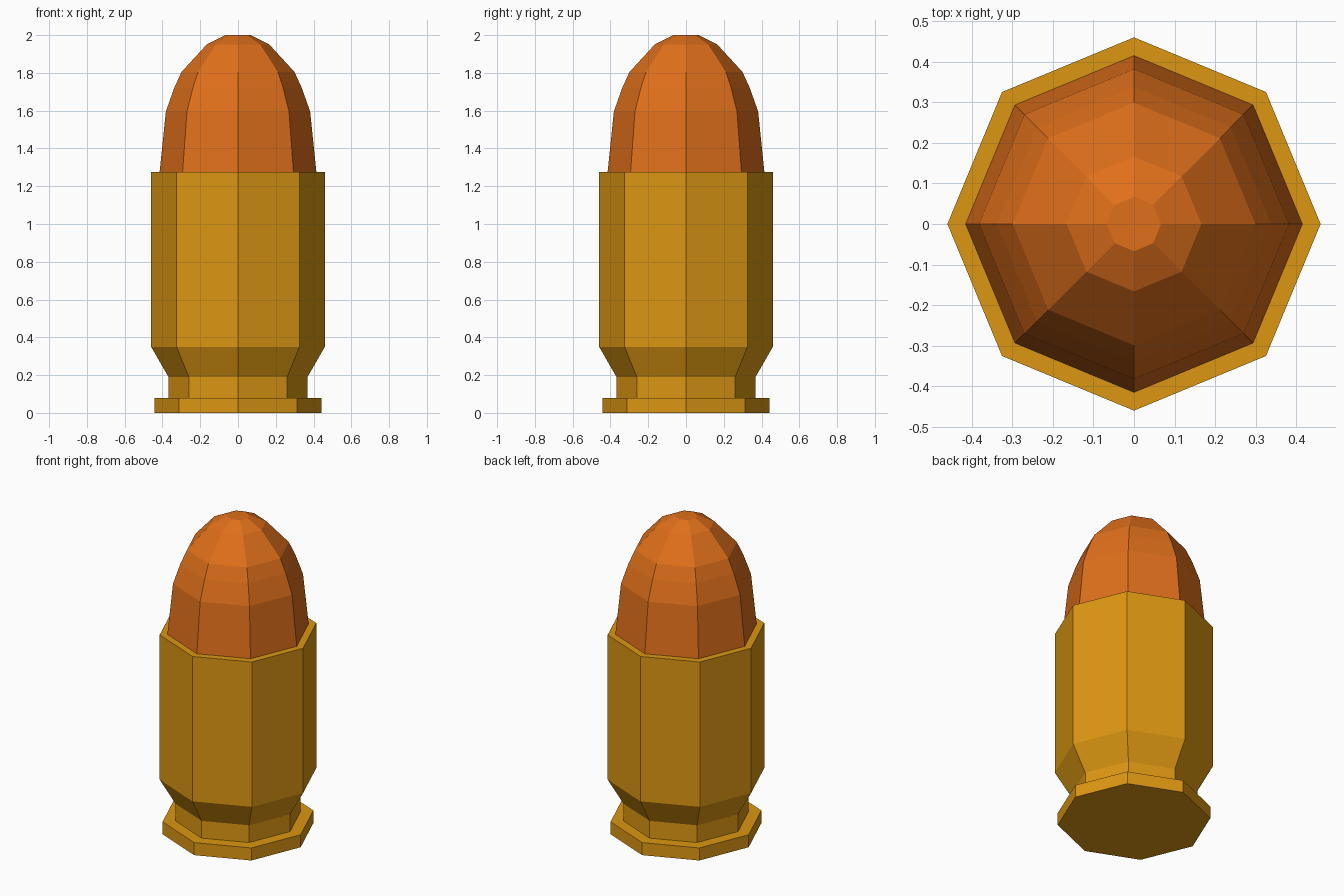
import bpy, bmesh
from math import cos, sin, tau

if "Cube" in bpy.data.objects:
    bpy.data.objects.remove(bpy.data.objects["Cube"])

SIDES = 8


def lathe(name, profile, color, cap_bottom=False, cap_top=False):
    """Revolve (radius, z) points into a flat-shaded octagonal shell."""
    bm = bmesh.new()
    rings = [[bm.verts.new((r * cos(tau * i / SIDES), r * sin(tau * i / SIDES), z))
              for i in range(SIDES)] for r, z in profile]
    for low, high in zip(rings, rings[1:]):
        for i in range(SIDES):
            j = (i + 1) % SIDES
            bm.faces.new((low[i], low[j], high[j], high[i]))
    if cap_bottom:
        bm.faces.new(rings[0][::-1])
    if cap_top:
        bm.faces.new(rings[-1])
    mesh = bpy.data.meshes.new(name)
    bm.to_mesh(mesh)
    bm.free()
    mat = bpy.data.materials.new(name + "_material")
    mat.diffuse_color = (*color, 1)
    mat.use_nodes = True
    mat.node_tree.nodes["Principled BSDF"].inputs["Base Color"].default_value = mat.diffuse_color
    mesh.materials.append(mat)
    obj = bpy.data.objects.new(name, mesh)
    bpy.context.collection.objects.link(obj)
    return obj


# Brass casing: base rim, extractor groove, taper, straight wall, mouth
lathe("casing",
      [(0.443, 0), (0.443, 0.08), (0.368, 0.08), (0.368, 0.19),
       (0.46, 0.35), (0.46, 1.275), (0.415, 1.275)],
      (0.72, 0.31, 0.006), cap_bottom=True)

# Copper bullet: rounded nose seated in the casing mouth
lathe("bullet_tip",
      [(0.415, 1.275), (0.382, 1.595), (0.338, 1.72), (0.299, 1.805),
       (0.166, 1.95), (0.067, 2.0)],
      (0.74, 0.16, 0.011), cap_top=True)
